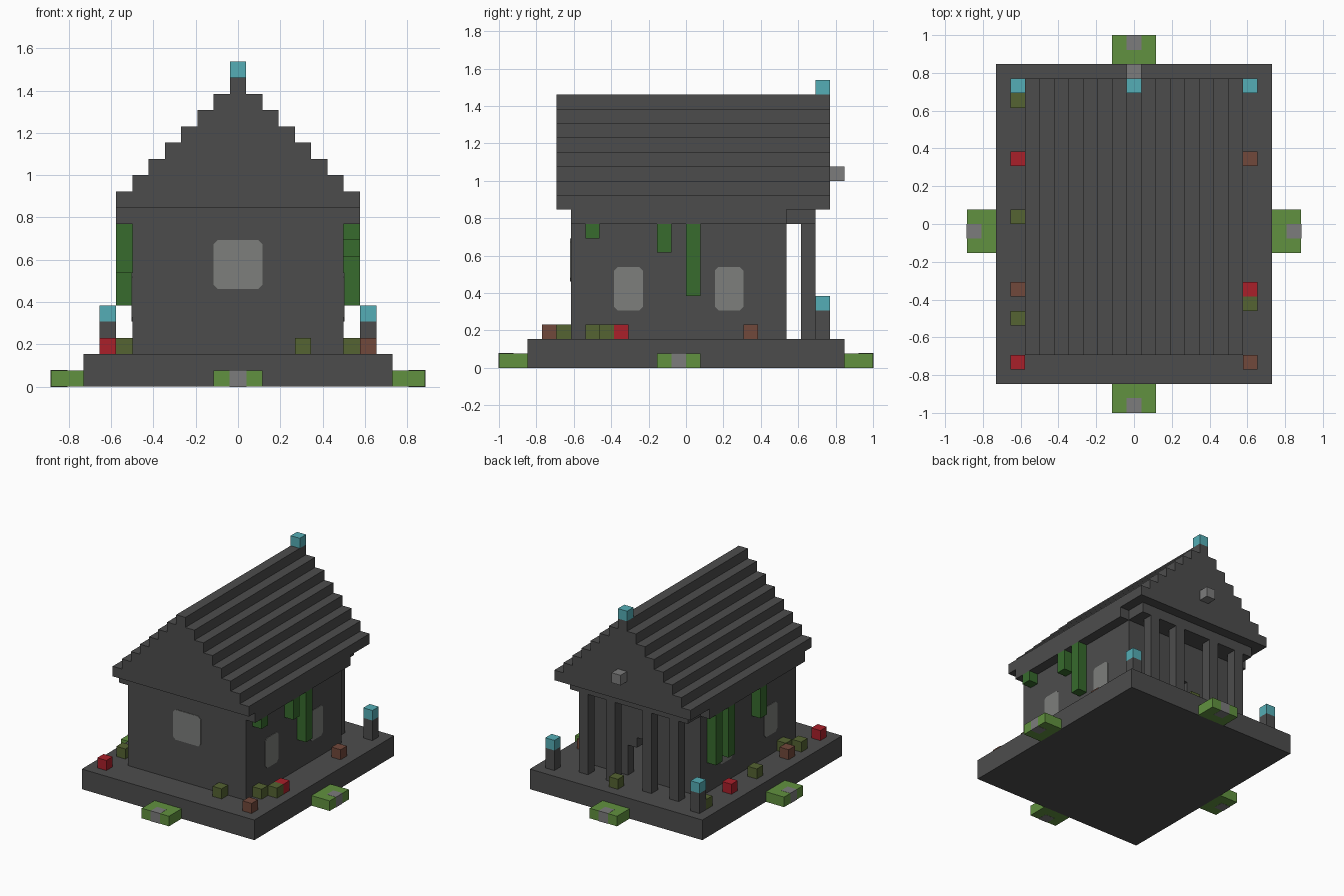
import bpy, bmesh
from mathutils import Vector

U = 1 / 13          # one block

if "Cube" in bpy.data.objects:
    bpy.data.objects.remove(bpy.data.objects["Cube"], do_unlink=True)


def material(name, r, g, b):
    m = bpy.data.materials.new(name)
    m.use_nodes = True
    m.diffuse_color = (r, g, b, 1)
    m.node_tree.nodes["Principled BSDF"].inputs["Base Color"].default_value = (r, g, b, 1)
    return m


DARK = material("dark_stone", .073, .073, .073)
GLASS = material("window_grey", .205, .21, .2)
STONE = material("path_stone", .2, .2, .2)
GRASS = material("grass_green", .12, .285, .05)
VINE = material("vine_green", .038, .145, .026)
TEAL = material("lantern_teal", .09, .42, .465)
RED = material("flower_red", .4, .014, .023)
BROWN = material("pot_brown", .165, .065, .043)
OLIVE = material("bush_olive", .09, .125, .032)


def finish(name, bm, mat):
    bmesh.ops.recalc_face_normals(bm, faces=bm.faces)
    mesh = bpy.data.meshes.new(name)
    bm.to_mesh(mesh)
    bm.free()
    mesh.materials.append(mat)
    ob = bpy.data.objects.new(name, mesh)
    bpy.context.collection.objects.link(ob)
    return ob


def box(name, mat, x, y, z, grow=0):
    """Box from (low, high) ranges measured in blocks."""
    bm = bmesh.new()
    bmesh.ops.create_cube(bm, size=1)
    for v in bm.verts:
        v.co = Vector([((a + b) / 2 + c * (b - a + grow)) * U
                       for c, (a, b) in zip(v.co, (x, y, z))])
    return finish(name, bm, mat)


def block(name, mat, x, y, z=2):
    """Single block centred on x, y, resting on level z."""
    return box(name, mat, (x - .5, x + .5), (y - .5, y + .5), (z, z + 1))


def prism(name, mat, outline, low, high, axis):
    """Extrude an outline (across, z) along x or y, in blocks."""
    def place(a, z, d):
        return Vector((a, d, z) if axis == "y" else (d, a, z)) * U
    bm = bmesh.new()
    face = bm.faces.new([bm.verts.new(place(a, z, low)) for a, z in outline])
    out = bmesh.ops.extrude_face_region(bm, geom=[face])["geom"]
    shift = place(0, 0, high - low)
    bmesh.ops.translate(bm, vec=shift,
                        verts=[g for g in out if isinstance(g, bmesh.types.BMVert)])
    return finish(name, bm, mat)


def window(name, a, b, z0, z1, low, high, axis):
    c = .25
    outline = [(a + c, z0), (b - c, z0), (b, z0 + c), (b, z1 - c),
               (b - c, z1), (a + c, z1), (a, z1 - c), (a, z0 + c)]
    prism(name, GLASS, outline, low, high, axis)


# Base slab and the four grass patches with stepping stones
box("base", DARK, (-9.5, 9.5), (-11, 11), (0, 2))
for s, side in ((-1, "right"), (1, "left")):
    end = "front" if s < 0 else "back"
    box(f"grass_{end}", GRASS, (-1.5, 1.5), sorted((s * 11, s * 13)), (0, 1))
    box(f"step_{end}", STONE, (-.5, .5), sorted((s * 12, s * 13)), (0, 1), .03)
    box(f"grass_{side}", GRASS, sorted((s * 9.5, s * 11.5)), (-2, 1), (0, 1))
    box(f"step_{side}", STONE, sorted((s * 10.5, s * 11.5)), (-1, 0), (0, 1), .03)

# Hollow house walls, with a stepped doorway in the back one
box("front_wall", DARK, (-6.5, 6.5), (-8, -7), (2, 10))
for s, side in ((-1, "right"), (1, "left")):
    box(f"{side}_wall", DARK, sorted((s * 5.5, s * 6.5)), (-7, 6), (2, 10))
half = [(.5, 6), (.5, 5), (1.5, 5), (1.5, 2), (6.5, 2), (6.5, 10)]
doorway = half + [(-x, z) for x, z in reversed(half)]
prism("back_wall", DARK, doorway, 6, 7, "y")

# Windows
window("front_window", -1.5, 1.5, 6, 9, -8.05, -6.95, "y")
for s, side in ((-1, "right"), (1, "left")):
    for y in (-5, 2):
        low, high = sorted((s * 5.45, s * 6.55))
        window(f"{side}_window", y, y + 2, 4, 7, low, high, "x")

# Eaves, porch lintel and columns
box("eaves", DARK, (-7.5, 7.5), (-8, 7), (10, 11))
box("porch_lintel", DARK, (-6.5, 6.5), (7, 9), (10, 11))
for x in (-5, -2, 2, 5):
    box("porch_column", DARK, (x - .5, x + .5), (8, 9), (2, 10))

# Stepped gable roof
steps = []
for i in range(8):
    steps += [(7.5 - i, 11 + i), (7.5 - i, 12 + i)]
prism("roof", DARK, steps + [(-x, z) for x, z in reversed(steps)], -9, 10, "y")
block("roof_lantern", TEAL, 0, 9.5, 19)
block("gable_stone", STONE, 0, 10.5, 13)

# Lantern posts beside the porch
for x in (-8, 8):
    box("lantern_post", DARK, (x - .5, x + .5), (9, 10), (2, 4))
    block("post_lantern", TEAL, x, 9.5, 4)

# Vines hanging from the eaves: side, y, bottom level
for s, y, bottom in ((1, -6.5, 9), (1, -1.5, 8), (1, .5, 5),
                     (-1, 5.5, 5), (-1, 3.5, 5), (-1, -1.5, 7)):
    box("vine", VINE, (s * 7 - .5, s * 7 + .5), (y - .5, y + .5), (bottom, 10))

# Flowers, pots and bushes around the house
for name, mat, spots in (
        ("flower", RED, ((-8, 4.5), (8, -4.5), (-8, -9.5))),
        ("pot", BROWN, ((8, 4.5), (-8, -4.5), (8, -9.5))),
        ("bush", OLIVE, ((-8, 8.5), (-8, .5), (-8, -6.5), (8, -5.5), (7, -6.5),
                         (4, -8.5), (1, 9.5), (-7, -5.5)))):
    for x, y in spots:
        block(name, mat, x, y)
